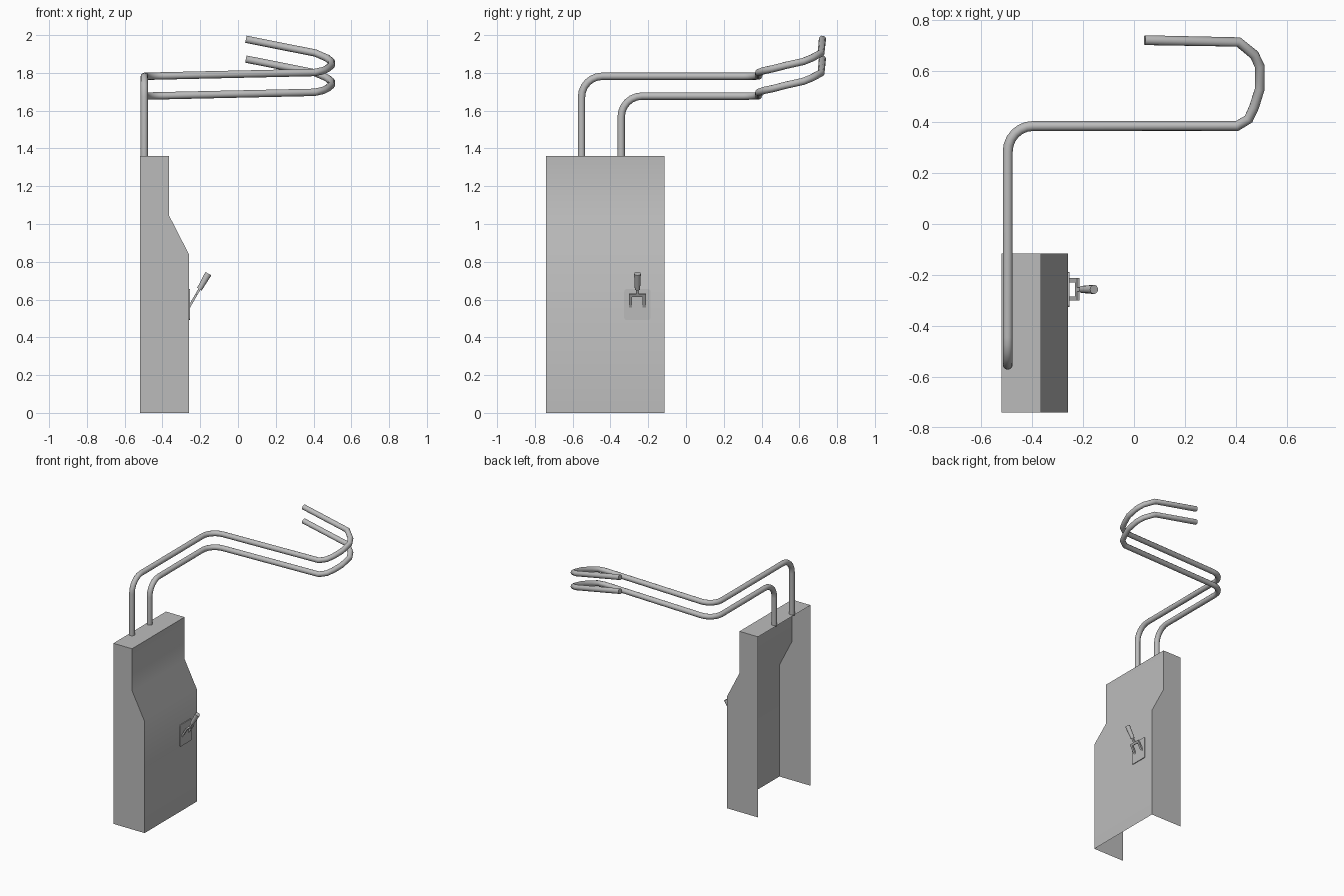
import bpy, bmesh, math
from mathutils import Vector, Matrix

if "Cube" in bpy.data.objects:
    bpy.data.objects.remove(bpy.data.objects["Cube"])

grey = bpy.data.materials.new("light_grey")
grey.diffuse_color = (0.5, 0.5, 0.5, 1)
grey.use_nodes = True
grey.node_tree.nodes["Principled BSDF"].inputs["Base Color"].default_value = grey.diffuse_color


def finish(obj, angle=30):
    obj.data.materials.clear()
    obj.data.materials.append(grey)
    bpy.ops.object.select_all(action='DESELECT')
    obj.select_set(True)
    bpy.context.view_layer.objects.active = obj
    bpy.ops.object.shade_smooth_by_angle(angle=math.radians(angle))


def from_bmesh(name, bm, angle=30):
    me = bpy.data.meshes.new(name)
    bm.to_mesh(me)
    bm.free()
    obj = bpy.data.objects.new(name, me)
    bpy.context.collection.objects.link(obj)
    finish(obj, angle)
    return obj


def box(bm, lo, hi, mat=Matrix()):
    lo, hi = Vector(lo), Vector(hi)
    m = mat @ Matrix.Translation((lo + hi) / 2) @ Matrix.Diagonal((*(hi - lo), 1))
    return bmesh.ops.create_cube(bm, size=1, matrix=m)['verts']


def fillet(a, b, c, r, n=6):
    """Points rounding the right-angle corner b."""
    u, v = (a - b).normalized(), (c - b).normalized()
    centre = b + (u + v) * r
    return [centre - v * r * math.cos(t) - u * r * math.sin(t)
            for t in (math.pi / 2 * i / n for i in range(n + 1))]


# sheet housing: stepped profile, open at the back and underneath
profile = [(-0.26, 0), (-0.26, 0.84), (-0.365, 1.045), (-0.365, 1.36), (-0.52, 1.36)]
bm = bmesh.new()
near = [bm.verts.new((x, -0.74, z)) for x, z in profile]
far = [bm.verts.new((x, -0.115, z)) for x, z in profile]
for i in range(4):
    bm.faces.new((near[i], far[i], far[i + 1], near[i + 1]))
for row, y in ((near, -0.74), (far, -0.115)):
    corner = bm.verts.new((-0.52, y, 0))
    face = bm.faces.new([corner] + row)
    face.normal_update()
    if face.normal.y * (1 if y > -0.5 else -1) < 0:
        face.normal_flip()
from_bmesh("housing", bm)

# two bent tubes ending in a rising hook
hook = [(0.405, 0.385, 1.802), (0.45, 0.412, 1.812), (0.472, 0.46, 1.822),
        (0.494, 0.53, 1.84), (0.494, 0.62, 1.86), (0.472, 0.665, 1.878),
        (0.41, 0.715, 1.905), (0.042, 0.722, 1.978)]
for name, y, drop in (("upper_tube", -0.553, 0), ("lower_tube", -0.343, 0.105)):
    d = Vector((0, 0, drop))
    a = Vector((-0.496, y, 1.35))
    b = Vector((-0.496, y, 1.782 - drop))
    c = Vector((-0.496, 0.385, 1.782 - drop))
    tail = [Vector(p) - d for p in hook]
    pts = [a] + fillet(a, b, c, 0.11) + fillet(b, c, tail[0], 0.1) + tail
    cu = bpy.data.curves.new(name, 'CURVE')
    cu.dimensions = '3D'
    cu.bevel_depth = 0.0195
    cu.bevel_resolution = 4
    cu.use_fill_caps = True
    sp = cu.splines.new('POLY')
    sp.points.add(len(pts) - 1)
    for q, p in zip(sp.points, pts):
        q.co = (*p, 1)
    obj = bpy.data.objects.new(name, cu)
    bpy.context.collection.objects.link(obj)
    bpy.ops.object.select_all(action='DESELECT')
    obj.select_set(True)
    bpy.context.view_layer.objects.active = obj
    bpy.ops.object.convert(target='MESH')
    finish(bpy.context.view_layer.objects.active, 50)

# switch plate with rounded corners
bm = bmesh.new()
box(bm, (-0.262, -0.327, 0.492), (-0.254, -0.188, 0.655))
edges = [e for e in bm.edges if abs(e.verts[0].co.x - e.verts[1].co.x) > 0.005]
bmesh.ops.bevel(bm, geom=edges, offset=0.012, segments=3, profile=0.5, affect='EDGES')
from_bmesh("switch_plate", bm)

# forked lever, built upright and tilted outwards
tilt = Matrix.Translation((-0.259, -0.257, 0.56)) @ Matrix.Rotation(math.radians(30), 4, 'Y')
bm = bmesh.new()
for s in (-1, 1):
    box(bm, (-0.006, s * 0.036 - 0.008, 0), (0.006, s * 0.036 + 0.008, 0.08), tilt)
box(bm, (-0.006, -0.03, 0.064), (0.006, 0.03, 0.08), tilt)
box(bm, (-0.006, -0.008, 0.075), (0.006, 0.008, 0.125), tilt)
from_bmesh("lever_fork", bm)

# lever grip
bm = bmesh.new()
bmesh.ops.create_cone(bm, cap_ends=True, segments=12, radius1=0.014, radius2=0.018,
                      depth=0.095, matrix=tilt @ Matrix.Translation((0, 0, 0.157)))
from_bmesh("lever_grip", bm, 40)
